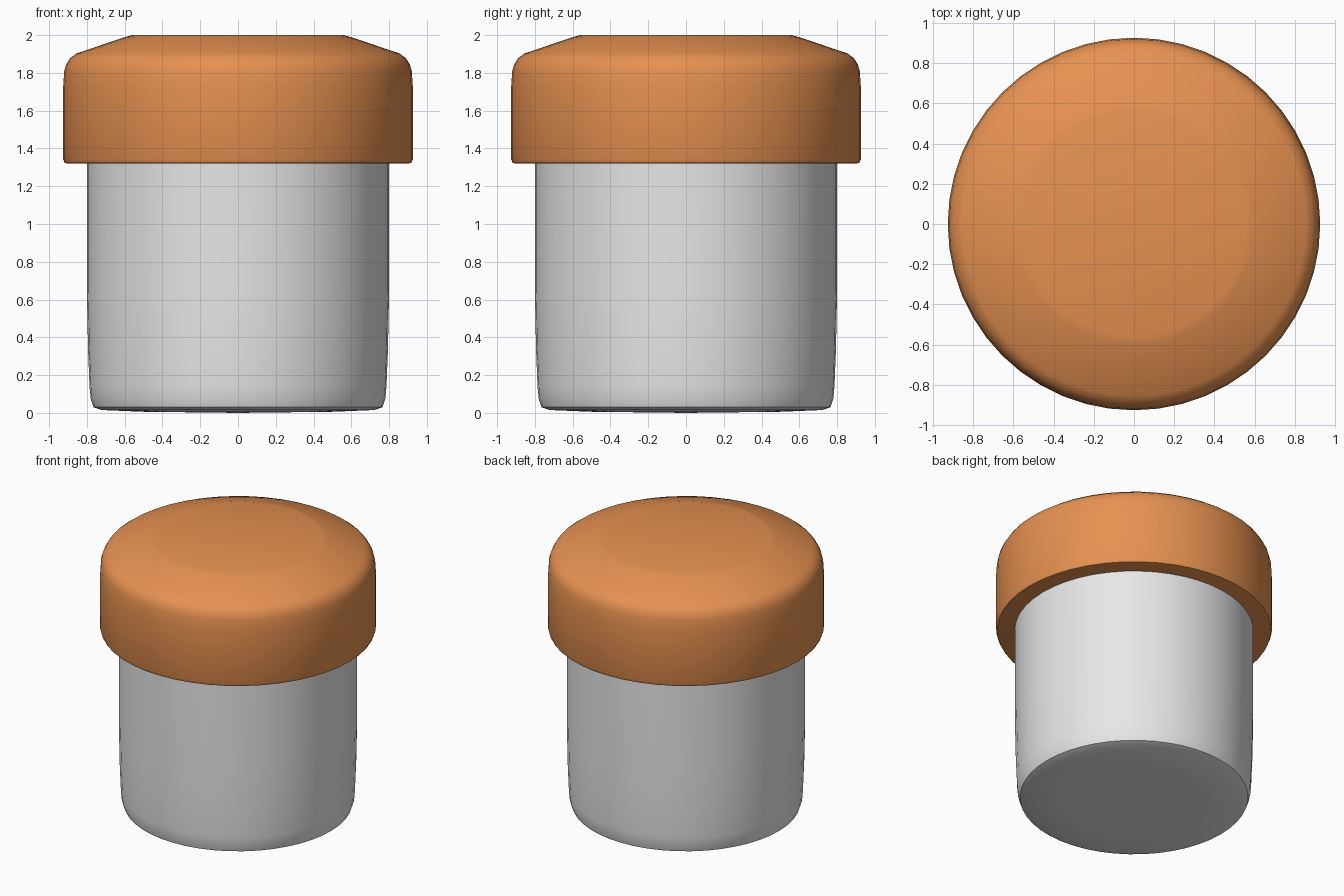
import bpy
import bmesh
import math

SEGMENTS = 48

default = bpy.data.objects.get("Cube")
if default:
    bpy.data.objects.remove(default, do_unlink=True)


def make_material(name, rgb):
    mat = bpy.data.materials.new(name)
    mat.use_nodes = True
    colour = (*rgb, 1.0)
    mat.diffuse_color = colour
    mat.node_tree.nodes["Principled BSDF"].inputs["Base Color"].default_value = colour
    return mat


def lathe(name, profile, mat):
    """Spin a (radius, height) profile around z into a closed solid."""
    bm = bmesh.new()
    verts = [bm.verts.new((r, 0, z)) for r, z in profile]
    edges = [bm.edges.new(pair) for pair in zip(verts, verts[1:])]
    bmesh.ops.spin(bm, geom=verts + edges, cent=(0, 0, 0), axis=(0, 0, 1),
                   angle=math.tau, steps=SEGMENTS, use_duplicate=False)
    bmesh.ops.remove_doubles(bm, verts=bm.verts, dist=0.0005)
    bmesh.ops.recalc_face_normals(bm, faces=bm.faces)
    mesh = bpy.data.meshes.new(name)
    bm.to_mesh(mesh)
    bm.free()
    mesh.materials.append(mat)
    obj = bpy.data.objects.new(name, mesh)
    bpy.context.collection.objects.link(obj)
    bpy.ops.object.select_all(action="DESELECT")
    obj.select_set(True)
    bpy.context.view_layer.objects.active = obj
    bpy.ops.object.shade_smooth_by_angle(angle=math.radians(35))
    return obj


light_grey = make_material("light grey", (0.8, 0.8, 0.8))
orange = make_material("cork orange", (0.8, 0.285, 0.082))

# Jar body: slightly domed base, rounded foot, straight wall up into the lid
lathe("jar_body", [
    (0, 0), (0.5, 0.006), (0.72, 0.015), (0.765, 0.03), (0.78, 0.075),
    (0.786, 0.14), (0.794, 0.34), (0.8, 0.65), (0.8, 1.4), (0, 1.4),
], light_grey)

# Lid: overhanging rim, rounded shoulder, sloped crown with a flat top
lathe("lid", [
    (0, 1.32), (0.9, 1.32), (0.918, 1.324), (0.926, 1.345), (0.926, 1.72),
    (0.92, 1.81), (0.91, 1.845), (0.89, 1.877), (0.855, 1.903),
    (0.6, 1.989), (0.56, 2), (0, 2),
], orange)
